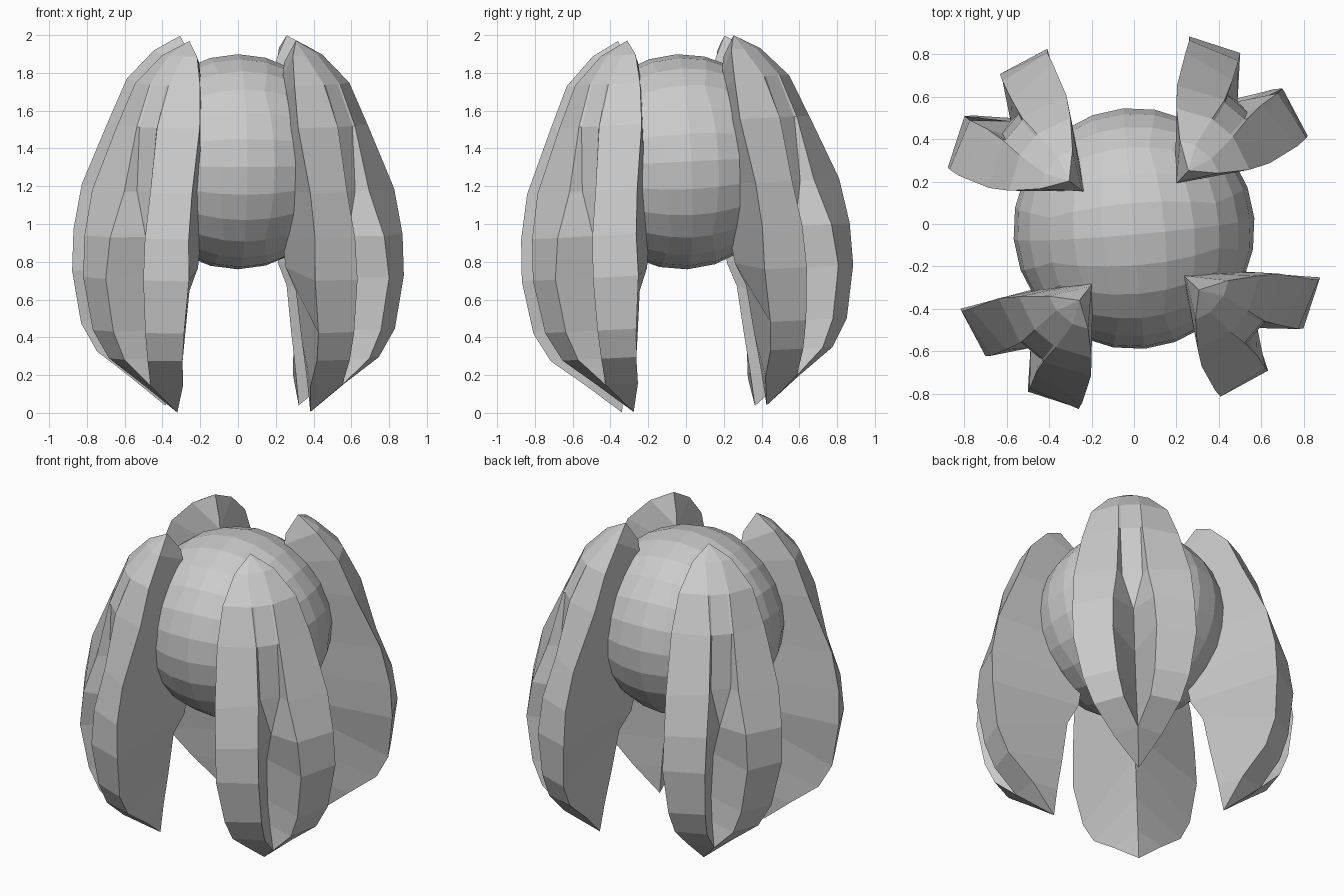
import bpy, bmesh, math
from mathutils import Matrix, Vector

if "Cube" in bpy.data.objects:
    bpy.data.objects.remove(bpy.data.objects["Cube"])

# whole model is turned 5 degrees and leans slightly towards the front
LEAN = (Matrix.Translation((0, 0, 0.9)) @ Matrix.Rotation(0.05, 4, 'X')
        @ Matrix.Translation((0, 0, -0.9)))


def finish(bm, name, turn):
    bmesh.ops.remove_doubles(bm, verts=bm.verts, dist=0.001)
    bmesh.ops.recalc_face_normals(bm, faces=bm.faces)
    bm.transform(LEAN @ Matrix.Rotation(math.radians(turn), 4, 'Z'))
    mesh = bpy.data.meshes.new(name)
    bm.to_mesh(mesh)
    bm.free()
    obj = bpy.data.objects.new(name, mesh)
    bpy.context.collection.objects.link(obj)
    return obj


# central ball: a cube grid pushed out to a sphere
bm = bmesh.new()
bmesh.ops.create_cube(bm, size=2)
bmesh.ops.subdivide_edges(bm, edges=bm.edges[:], cuts=5, use_grid_fill=True)
for v in bm.verts:
    p = Vector([math.tan(c * math.pi / 4) for c in v.co])
    v.co = p.normalized() * 0.57 + Vector((0, 0, 1.33))
finish(bm, "central_ball", 5)

# claw rings from top to bottom:
# height, outer corner (out, side), slot edge (out, side),
# slot floor (out, side), inner ridge (out, height)
RINGS = [
    (1.985, 0.40, 0.00, 0.40, 0.00, 0.40, 0.00, 0.32, 1.87),
    (1.91, 0.48, 0.12, 0.51, 0.05, 0.51, 0.04, 0.31, 1.80),
    (1.76, 0.58, 0.225, 0.65, 0.065, 0.65, 0.05, 0.30, 1.68),
    (1.54, 0.655, 0.285, 0.75, 0.07, 0.74, 0.06, 0.30, 1.50),
    (1.20, 0.79, 0.345, 0.83, 0.09, 0.76, 0.06, 0.30, 1.20),
    (0.96, 0.835, 0.36, 0.91, 0.12, 0.76, 0.00, 0.30, 0.96),
    (0.74, 0.84, 0.365, 0.935, 0.13, 0.64, 0.00, 0.33, 0.78),
    (0.46, 0.82, 0.315, 0.895, 0.11, 0.62, 0.00, 0.40, 0.66),
    (0.31, 0.76, 0.255, 0.84, 0.08, 0.66, 0.00, 0.44, 0.40),
    (0.17, 0.62, 0.14, 0.72, 0.00, 0.72, 0.00, 0.475, 0.20),
    (0.02, 0.50, 0.00, 0.50, 0.00, 0.50, 0.00, 0.50, 0.02),
]


def claw(name, turn):
    bm = bmesh.new()
    loops = []
    for z, da, ta, db, tb, dg, tg, dr, zr in RINGS:
        pts = [(dr, 0, zr), (da, -ta, z), (db, -tb, z), (dg, -tg, z),
               (dg, tg, z), (db, tb, z), (da, ta, z)]
        loops.append([bm.verts.new(p) for p in pts])
    n = len(loops[0])
    for a, b in zip(loops, loops[1:]):
        for i in range(n):
            j = (i + 1) % n
            bm.faces.new((a[i], a[j], b[j], b[i]))
    finish(bm, name, turn)


# four claws around the ball
for i, side in enumerate(("front_right", "back_right", "back_left", "front_left")):
    claw("claw_" + side, -40 + 90 * i)
